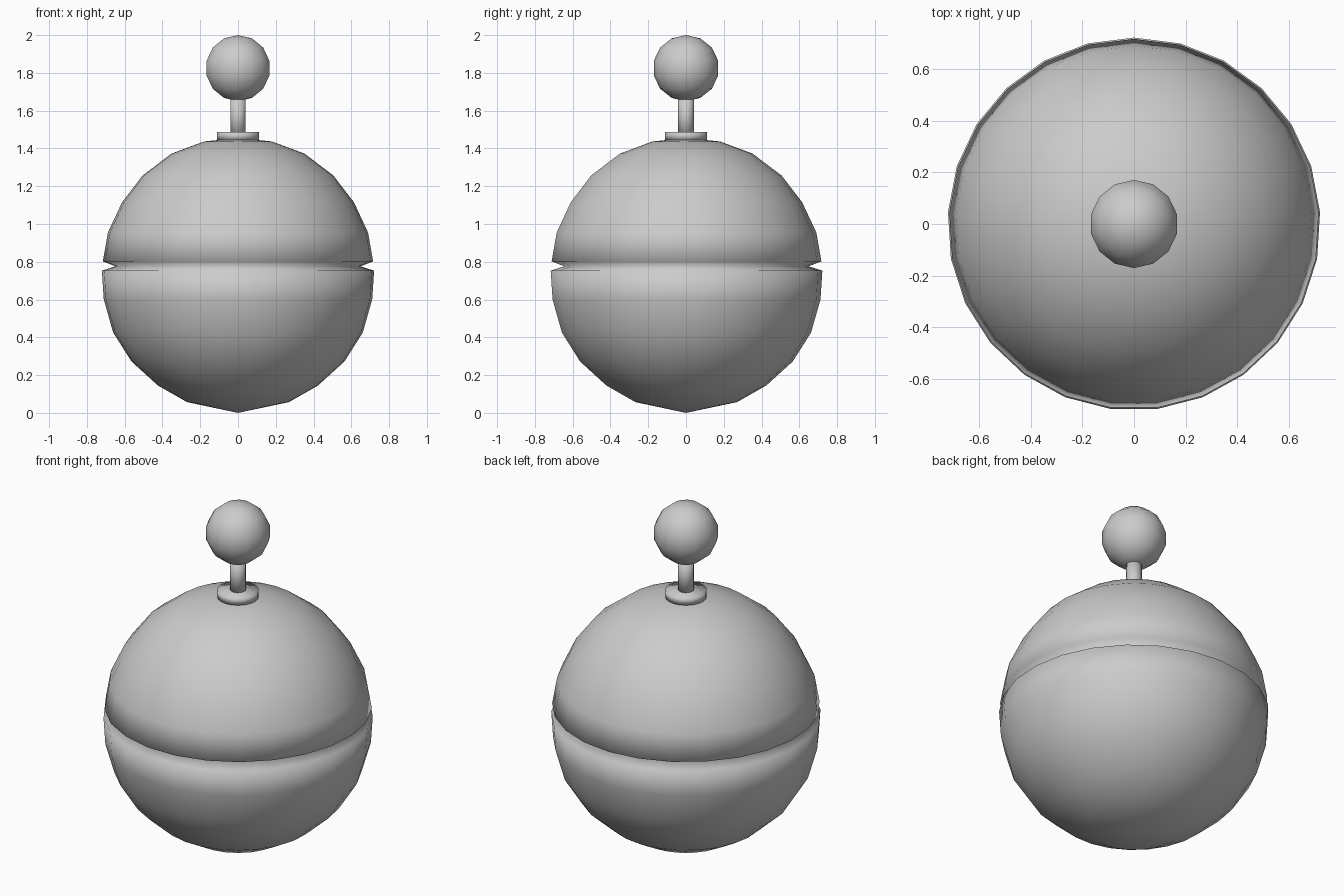
import bpy
import bmesh
from math import sin, cos, pi

if "Cube" in bpy.data.objects:
    bpy.data.objects.remove(bpy.data.objects["Cube"])


def lathe(name, profile, sides):
    """Revolve a (radius, z) profile from bottom pole to top pole, one vertex line on +y."""
    bm = bmesh.new()
    rings = []
    for r, z in profile:
        if r == 0:
            rings.append([bm.verts.new((0, 0, z))] * sides)
        else:
            rings.append([bm.verts.new((r * cos(pi / 2 + 2 * pi * i / sides),
                                        r * sin(pi / 2 + 2 * pi * i / sides), z))
                          for i in range(sides)])
    for low, high in zip(rings, rings[1:]):
        for i in range(sides):
            j = (i + 1) % sides
            corners = list(dict.fromkeys((low[i], low[j], high[j], high[i])))
            bm.faces.new(corners).smooth = True
    bmesh.ops.recalc_face_normals(bm, faces=bm.faces)
    mesh = bpy.data.meshes.new(name)
    bm.to_mesh(mesh)
    bm.free()
    obj = bpy.data.objects.new(name, mesh)
    bpy.context.collection.objects.link(obj)
    return obj


# Round body with a V groove around the middle, smooth across the groove
lathe("body", [(0, 0), (0.27, 0.057), (0.425, 0.145), (0.565, 0.272),
               (0.662, 0.425), (0.712, 0.6), (0.722, 0.753),
               (0.65, 0.776),
               (0.717, 0.802), (0.69, 0.955), (0.615, 1.115), (0.505, 1.258),
               (0.352, 1.373), (0.18, 1.437), (0, 1.455)], 25)

# Flat collar on top of the body
lathe("collar", [(0, 1.44), (0.111, 1.445), (0.111, 1.487), (0, 1.487)], 20)

# Thin stem carrying the knob
lathe("stem", [(0, 1.46), (0.042, 1.46), (0.042, 1.68), (0, 1.68)], 14)

# Ball knob
lathe("knob", [(0.175 * sin(pi * k / 7) if 0 < k < 7 else 0,
                1.825 - 0.175 * cos(pi * k / 7)) for k in range(8)], 14)
